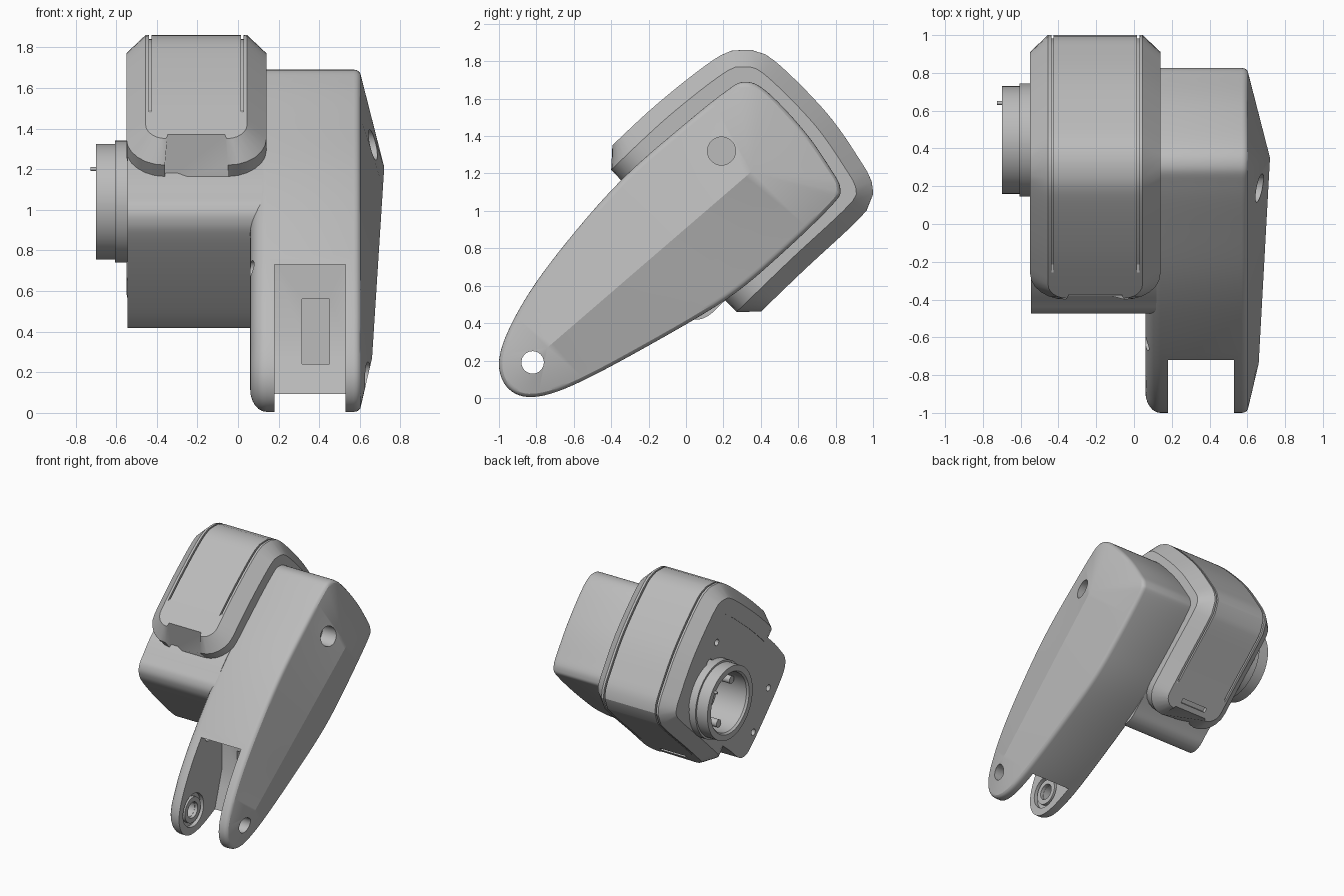
import bpy, bmesh, math
from mathutils import Vector

cube = bpy.data.objects.get("Cube")
if cube:
    bpy.data.objects.remove(cube, do_unlink=True)

grey = bpy.data.materials.new("plain grey")
grey.use_nodes = True
grey.diffuse_color = (0.5, 0.5, 0.5, 1)
grey.node_tree.nodes["Principled BSDF"].inputs["Base Color"].default_value = (0.5, 0.5, 0.5, 1)


def spline(pts, closed=True, steps=6):
    """Smooth curve through (y, z) points."""
    p = [Vector(q) for q in pts]
    n = len(p)
    out = []
    for i in range(n if closed else n - 1):
        pick = (lambda k: p[k % n]) if closed else (lambda k: p[max(0, min(n - 1, k))])
        a, b, c, d = (pick(i + k) for k in (-1, 0, 1, 2))
        for j in range(steps):
            t = j / steps
            out.append(0.5 * (2 * b + (c - a) * t + (2 * a - 5 * b + 4 * c - d) * t * t
                              + (3 * b - a - 3 * c + d) * t ** 3))
    return out if closed else out + [p[-1]]


def finish(name, bm, weld=0.0002):
    bmesh.ops.remove_doubles(bm, verts=bm.verts, dist=weld)
    bmesh.ops.recalc_face_normals(bm, faces=bm.faces)
    me = bpy.data.meshes.new(name)
    bm.to_mesh(me)
    bm.free()
    ob = bpy.data.objects.new(name, me)
    bpy.context.collection.objects.link(ob)
    me.materials.append(grey)
    return ob


def loft(name, rings, closed=False):
    """Skin rings of 3D points; cap the ends unless the last joins the first."""
    bm = bmesh.new()
    vs = [[bm.verts.new(p) for p in r] for r in rings]
    n = len(vs[0])
    for k in range(len(vs) if closed else len(vs) - 1):
        a, b = vs[k], vs[(k + 1) % len(vs)]
        for i in range(n):
            j = (i + 1) % n
            bm.faces.new((a[i], a[j], b[j], b[i]))
    if not closed:
        bm.faces.new(vs[0])
        bm.faces.new(vs[-1])
    return finish(name, bm)


def prism(name, outline, x0, x1):
    return loft(name, [[(x, p[0], p[1]) for p in outline] for x in (x0, x1)])


def rod(name, y, z, r, x0, x1, sides=40):
    turn = [2 * math.pi * i / sides for i in range(sides)]
    return prism(name, [(y + r * math.cos(t), z + r * math.sin(t)) for t in turn], x0, x1)


def activate(ob):
    bpy.ops.object.select_all(action='DESELECT')
    ob.select_set(True)
    bpy.context.view_layer.objects.active = ob


def cut(ob, cutters):
    for c in cutters:
        m = ob.modifiers.new("cut", 'BOOLEAN')
        m.operation, m.solver, m.object = 'DIFFERENCE', 'EXACT', c
        activate(ob)
        bpy.ops.object.modifier_apply(modifier=m.name)
        bpy.data.objects.remove(c, do_unlink=True)


def smooth(ob, angle=28):
    activate(ob)
    bpy.ops.object.shade_smooth_by_angle(angle=math.radians(angle))


# Arm: side outline with a soft ridge on the outer face
upper = [(-.3, 1.21), (0, 1.47), (.2, 1.63), (.31, 1.69), (.43, 1.64), (.63, 1.43), (.77, 1.23),
         (.825, 1.12), (.78, 1.03), (.5, .76), (.22, .53)]
tip = [(-.2, .28), (-.6, .07), (-.82, .005), (-.95, .05), (-1, .18), (-.95, .36), (-.8, .62), (-.55, .94)]
outline = spline(upper + tip)
ridge_a, ridge_b = Vector((.35, 1.21)), Vector((-.74, .27))


def ridge(p):
    """Nearest ridge point and its height along x."""
    d = ridge_b - ridge_a
    t = max(0, min(1, (p - ridge_a).dot(d) / d.length_squared))
    return ridge_a + d * t, .72 - .06 * t


def arm_ring(x, inset):
    ring = []
    for p in outline:
        r = ridge(p)[0]
        q = p + (r - p).normalized() * inset
        ring.append((x, q.x, q.y))
    return ring


rings = []
for k in range(7):
    a = math.pi / 2 * k / 6
    rings.append(arm_ring(.14 - .08 * math.cos(a), .12 * (1 - math.sin(a))))
for k in range(5):
    a = math.pi / 2 * k / 4
    rings.append(arm_ring(.57 + .035 * math.sin(a), .03 * (1 - math.cos(a))))
bm = bmesh.new()
vs = [[bm.verts.new(p) for p in r] for r in rings]
crest = []
for p in outline:
    r, x = ridge(p)
    crest.append(bm.verts.new((x, r.x, r.y)))
vs.append(crest)
n = len(outline)
for a, b in zip(vs, vs[1:]):
    for i in range(n):
        j = (i + 1) % n
        bm.faces.new((a[i], a[j], b[j], b[i]))
bm.faces.new(vs[0])
arm = finish("arm", bm)
pivot = (-.82, .19)
slot = [(-1.2, -.1), (-.55, -.1), (-.55, .09), (-.5, .25), (-.46, .38), (-.46, .73), (-1.2, .73)]
cut(arm, [
    prism("fork_slot", slot, .18, .53),
    prism("slot_window", [(-.6, .24), (-.38, .24), (-.38, .56), (-.6, .56)], .315, .45),
    rod("pivot_hole", *pivot, .06, 0, .8),
    rod("bearing_recess", *pivot, .13, .15, .2),
    rod("outer_hole", .19, 1.32, .075, .56, .8),
    rod("inner_hole", -.63, .71, .04, 0, .3),
])
smooth(arm, 25)

# Bearing ring inside the fork
bearing = rod("bearing_ring", *pivot, .1, .14, .175)
cut(bearing, [rod("bearing_bore", *pivot, .062, .1, .3)])
smooth(bearing)

# Motor housing: follows the arm outline but stops short with rounded corners
corners = [(.12, .44), (.04, .42), (-.04, .465), (-.24, .66), (-.42, .86), (-.47, .95), (-.465, 1.02),
           (-.42, 1.08)]
housing = prism("motor_housing", spline(upper + corners), -.545, .12)
hub_y, hub_z = .445, 1.04
panel_holes = [(.39, 1.46, .025), (.48, 1.32, .04), (.6, 1.18, .025), (-.26, .85, .025), (-.07, .57, .025)]
cut(housing, [rod("hub_bore", hub_y, hub_z, .25, -.6, -.36)]
    + [rod("panel_hole", y, z, r, -.6, -.46, 20) for y, z, r in panel_holes])
smooth(housing)

# Wrap-around cover: rounded rectangle bent along a path, chamfered, with two grooves
path = spline([(-.4, 1.22), (-.1, 1.5), (.2, 1.735), (.31, 1.77), (.42, 1.73), (.68, 1.47), (.85, 1.23),
               (.91, 1.11), (.86, 1.02), (.56, .74), (.27, .46)], False, 8)
lengths = [0]
for a, b in zip(path, path[1:]):
    lengths.append(lengths[-1] + (b - a).length)
total = lengths[-1]


def tangent(i):
    return (path[min(i + 1, len(path) - 1)] - path[max(i - 1, 0)]).normalized()


def on_path(s, x, h):
    i = max(k for k in range(len(path) - 1) if lengths[k] <= s + 1e-9 or k == 0)
    t = (s - lengths[i]) / (lengths[i + 1] - lengths[i])
    p = path[i].lerp(path[i + 1], t)
    d = tangent(i).lerp(tangent(i + 1), t).normalized()
    return (x, p.x - d.y * h, p.y + d.x * h)


def rows(inset, radius):
    """Distance along the path and half width for each row of one level."""
    half, s0, s1 = .345 - inset, inset, total - inset
    arc = [math.pi / 2 * k / 6 for k in range(7)]
    ends = [(radius * (1 - math.cos(a)), half - radius + radius * math.sin(a)) for a in arc]
    span = s1 - s0 - 2 * radius
    middle = [(s0 + radius + span * k / 60, half) for k in range(1, 60)]
    return [(s0 + s, w) for s, w in ends] + middle + [(s1 - s, w) for s, w in reversed(ends)]


# levels: inset, corner radius, height, groove depth
levels = [(0, .19, -.12, 0), (0, .19, 0, 0), (.095, .1, .09, 0), (.112, .09, .09, 0),
          (.112, .09, .09, .02), (.124, .08, .09, .02), (.124, .08, .09, 0)]
tables = [(rows(i, r), h, g) for i, r, h, g in levels]
count = len(tables[0][0])
sections = []
for k in range(count):
    left, right = [], []
    for table, h, g in tables:
        s, w = table[k]
        depth = g if 8 < k < count - 9 else 0
        left.append(on_path(s, -.205 - w, h - depth))
        right.append(on_path(s, -.205 + w, h - depth))
    sections.append(left + right[::-1])
cover = loft("cover", sections)

# Short slot near the rear lower end of the cover
mid = Vector(on_path(total - .17, -.2, .09))
d = Vector((.7, .7))
nrm = Vector((.7, -.7))
centre = Vector((mid.y, mid.z))
box = [centre + d * .018 * a + nrm * .03 * b for a, b in ((-1, -1), (1, -1), (1, 1), (-1, 1))]
cut(cover, [prism("cover_slot", box, -.32, -.09)])
smooth(cover, 25)

# Hub: turned ring with a stepped bore
section = [(-.5, .3), (-.605, .3), (-.605, .285), (-.7, .285), (-.7, .24), (-.685, .228), (-.42, .228),
           (-.42, .11), (-.5, .11), (-.5, .07), (-.37, .07), (-.37, .25), (-.5, .25)]
turned = []
for k in range(64):
    a = 2 * math.pi * k / 64
    turned.append([(x, hub_y + r * math.cos(a), hub_z + r * math.sin(a)) for x, r in section])
hub = loft("hub", turned, True)
smooth(hub)

# Posts inside the hub and the small locating pin on its rim
for k in range(3):
    a = math.radians(30 + 120 * k)
    smooth(rod("hub_post", hub_y + .19 * math.cos(a), hub_z + .19 * math.sin(a), .03, -.6, -.4, 20))
smooth(rod("locating_pin", .64, 1.2, .01, -.725, -.66, 12))
